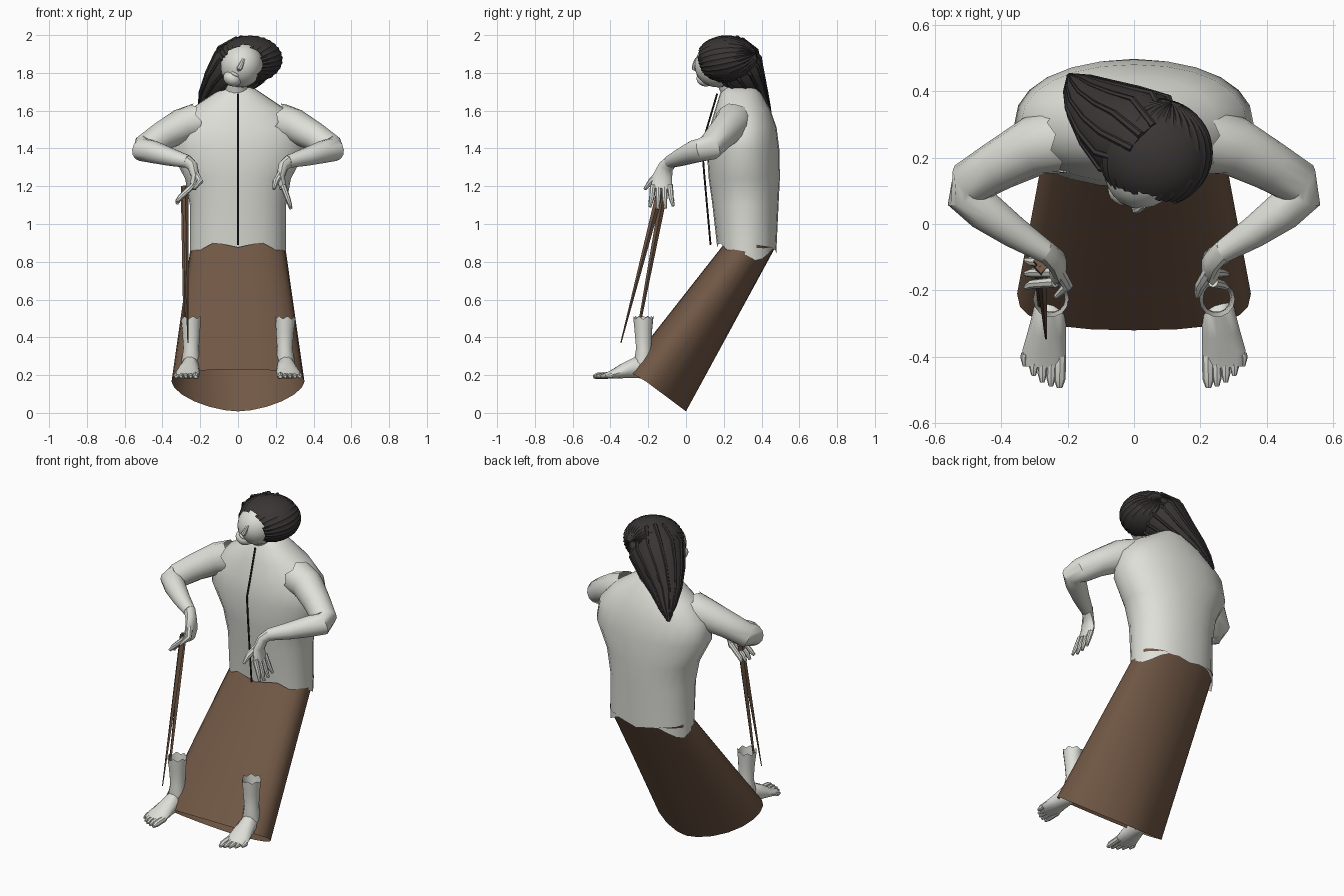
import bpy, bmesh, math
from mathutils import Vector, Matrix

cube = bpy.data.objects.get("Cube")
if cube:
    bpy.data.objects.remove(cube, do_unlink=True)


def material(name, rgb):
    m = bpy.data.materials.new(name)
    m.use_nodes = True
    m.diffuse_color = (*rgb, 1)
    m.node_tree.nodes["Principled BSDF"].inputs["Base Color"].default_value = (*rgb, 1)
    return m


PALE = material("pale_offwhite", (0.74, 0.74, 0.69))
BROWN = material("warm_brown", (0.165, 0.097, 0.06))
HAIR = material("dark_hair", (0.042, 0.036, 0.036))
CORD = material("cord_dark_brown", (0.03, 0.02, 0.015))
X, Y, Z = Vector((1, 0, 0)), Vector((0, 1, 0)), Vector((0, 0, 1))
parts = []


def finish(bm, name, mat):
    bmesh.ops.recalc_face_normals(bm, faces=bm.faces)
    me = bpy.data.meshes.new(name)
    bm.to_mesh(me)
    bm.free()
    me.materials.append(mat)
    ob = bpy.data.objects.new(name, me)
    bpy.context.collection.objects.link(ob)
    parts.append(ob)
    return ob


def oval(c, u, v, n=16, power=1, back=None):
    """Closed superellipse ring; back = (v, power) reshapes its +v half."""
    ring = []
    for i in range(n):
        a = 2 * math.pi * i / n
        w, e = back if back and math.sin(a) > 0 else (v, power)
        p, q = (math.copysign(abs(k) ** e, k) for k in (math.cos(a), math.sin(a)))
        ring.append(Vector(c) + u * p + w * q)
    return ring


def loft(name, rings, mat, caps=(True, True)):
    bm = bmesh.new()
    rows = [[bm.verts.new(p) for p in r] for r in rings]
    n = len(rows[0])
    for a, b in zip(rows, rows[1:]):
        for i in range(n):
            j = (i + 1) % n
            bm.faces.new((a[i], a[j], b[j], b[i]))
    for cap, row in zip(caps, (rows[0], rows[-1])):
        if cap:
            bm.faces.new(row)
    return finish(bm, name, mat)


def tube_rings(path, n=10, ref=Z, jag=0):
    """Rings along (x, y, z, radius[, thickness ratio along ref])."""
    pts = [Vector(p[:3]) for p in path]
    rings = []
    for i, p in enumerate(path):
        t = (pts[min(i + 1, len(pts) - 1)] - pts[max(i - 1, 0)]).normalized()
        u = t.cross(ref).normalized()
        v = u.cross(t)
        flat = p[4] if len(p) > 4 else 1
        ring = oval(pts[i], u * p[3], v * p[3] * flat, n)
        if i == 0 and jag:
            ring = [q + t * jag * (-1) ** k for k, q in enumerate(ring)]
        rings.append(ring)
    return rings


def tube(name, path, mat, n=10, ref=Z, jag=0, caps=(True, True)):
    return loft(name, tube_rings(path, n, ref, jag), mat, caps)


def ball(name, loc, size, mat, rot, seg=24):
    bm = bmesh.new()
    bmesh.ops.create_uvsphere(bm, u_segments=seg, v_segments=seg // 2, radius=1)
    bm.transform(Matrix.Translation(loc) @ rot @ Matrix.Diagonal((*size, 1)))
    return finish(bm, name, mat)


# Long slanted skirt, open at both ends, with the hem pointed at the back
top = oval((0, 0.345, 0.895), X * 0.248, Vector((0, 0.127, -0.02)), 24, 0.85)
hem = oval((0, -0.21, 0.165), X * 0.352, Vector((0, 0.11, -0.065)), 24, 0.75,
           (Vector((0, 0.21, -0.157)), 1.2))
loft("skirt", [top, [a.lerp(b, 0.5) for a, b in zip(top, hem)], hem], BROWN, (False, False))

# Shirt: stacked rings (height, half width, front y, back y)
levels = [(0.88, 0.255, 0.165, 0.478), (1.1, 0.255, 0.14, 0.49), (1.24, 0.28, 0.12, 0.497),
          (1.39, 0.36, 0.11, 0.495), (1.51, 0.34, 0.125, 0.48), (1.61, 0.25, 0.155, 0.445),
          (1.69, 0.13, 0.18, 0.4), (1.73, 0.07, 0.21, 0.37)]
rings = [oval((0, (f + b) / 2, z), X * w, Y * (b - f) / 2, 24, 0.93) for z, w, f, b in levels]
rings[0] = [p - Z * (0.022 * math.cos(p.x * 25) + 0.16 * abs(p.x) + (0.03 if p.y > 0.35 else 0) - 0.018)
            for p in rings[0]]
loft("shirt", rings, PALE, (False, True))
tube("shirt_cord", [(0, 0.165, 1.69, 0.005), (0, 0.085, 1.42, 0.005), (0, 0.095, 1.28, 0.005),
                    (0, 0.13, 0.89, 0.005)], CORD, 6, X)

# Neck and tilted head with nose, lips and chin
tube("neck", [(0, 0.28, 1.66, 0.075), (-0.01, 0.23, 1.74, 0.062), (0.01, 0.2, 1.82, 0.06)], PALE, 14, Y)
tilt = Matrix.Rotation(math.radians(25), 4, 'Y')
ball("head", (0.02, 0.17, 1.84), (0.112, 0.125, 0.118), PALE, tilt)
ball("chin", (-0.03, 0.105, 1.77), (0.05, 0.05, 0.04), PALE, tilt, 20)
ball("lips", (-0.016, 0.067, 1.793), (0.024, 0.013, 0.01), PALE, tilt, 14)
tube("nose", [(0.03, 0.056, 1.875, 0.008), (0.018, 0.046, 1.845, 0.012), (0.008, 0.044, 1.825, 0.015),
              (0.004, 0.06, 1.815, 0.01)], PALE, 8, Y)

# Hair cap, ridged and opened around the face
bm = bmesh.new()
bmesh.ops.create_uvsphere(bm, u_segments=56, v_segments=28, radius=1)
for v in bm.verts:
    v.co *= 1 + 0.016 * math.cos(28 * math.atan2(v.co.y, v.co.x))
grain = Vector((-0.3, -1, -0.25)).to_track_quat('Z', 'Y').to_matrix().to_4x4()
bm.transform(Matrix.Translation((0.065, 0.215, 1.872)) @ Matrix.Diagonal((0.17, 0.162, 0.125, 1)) @ grain)
face_mid = Vector((0.015, 0.03, 1.835))
opening = []
for f in bm.faces:
    c = f.calc_center_median()
    if (c - face_mid).length < 0.124 or (c.z < 1.79 and c.x < 0.05):
        opening.append(f)
bmesh.ops.delete(bm, geom=opening, context='FACES')
finish(bm, "hair_cap", HAIR)

# Hair swept back to a point over one shoulder, with raised locks
sweep = tube_rings([(0.07, 0.215, 1.92, 0.1), (0.01, 0.265, 1.84, 0.152, 0.9), (-0.065, 0.32, 1.75, 0.125, 0.75),
                    (-0.13, 0.375, 1.67, 0.085, 0.65), (-0.165, 0.415, 1.6, 0.05, 0.6),
                    (-0.195, 0.447, 1.53, 0.006)], 26, Vector((-0.3, 0.8, 0.5)))
loft("hair_sweep", sweep, HAIR)
for i in range(0, 26, 2):
    lock = [(*r[i], 0.012 * (1 - k / 6)) for k, r in enumerate(sweep)]
    tube("hair_lock", lock, HAIR, 6)

for s, side in ((1, "left"), (-1, "right")):
    def limb(part, path, **kw):
        return tube(f"{side}_{part}", [(p[0] * s, *p[1:]) for p in path], PALE, **kw)

    # Bent arm with a ragged open shoulder edge
    limb("arm", [(0.22, 0.25, 1.54, 0.1), (0.3, 0.235, 1.52, 0.09), (0.41, 0.175, 1.46, 0.076),
                 (0.492, 0.125, 1.405, 0.07), (0.505, 0.085, 1.393, 0.062), (0.45, 0.04, 1.382, 0.06),
                 (0.36, -0.025, 1.355, 0.048), (0.265, -0.085, 1.33, 0.034)],
         n=14, jag=0.012, caps=(False, True))

    # Drooping hand; the right one curls its fingers outwards
    limb("palm", [(0.275, -0.075, 1.335, 0.034), (0.24, -0.105, 1.305, 0.04, 0.7),
                  (0.225, -0.125, 1.25, 0.052, 0.45), (0.24, -0.13, 1.185, 0.056, 0.35)], ref=X)
    curl = 0.045 if s < 0 else 0.0
    for k in range(4):
        y = -0.175 + 0.03 * k
        drop = 1.075 + 0.012 * abs(k - 1.3) + curl * 0.6
        limb(f"finger_{k + 1}", [(0.238, y, 1.205, 0.016), (0.262 + curl, y - 0.006 + 0.004 * k, 1.14, 0.014),
                                 (0.28 + curl, y - 0.016 + 0.011 * k, drop, 0.008)], n=8, ref=X)
    limb("thumb", [(0.228, -0.14, 1.27, 0.02), (0.2, -0.185, 1.225, 0.017),
                   (0.19 + curl, -0.218, 1.185, 0.008)], n=8, ref=X)

    # Bare foot on an open ankle
    limb("ankle", [(0.25, -0.226, 0.505, 0.054), (0.248, -0.226, 0.43, 0.047), (0.248, -0.224, 0.34, 0.041),
                   (0.25, -0.228, 0.27, 0.05), (0.25, -0.22, 0.2, 0.046)],
         n=14, ref=Y, jag=0.007, caps=(False, True))
    limb("foot", [(0.25, -0.165, 0.212, 0.022), (0.25, -0.195, 0.22, 0.042, 0.95), (0.255, -0.27, 0.24, 0.05, 1.15),
                  (0.262, -0.33, 0.222, 0.058, 0.7), (0.27, -0.385, 0.205, 0.066, 0.38),
                  (0.272, -0.43, 0.196, 0.058, 0.22)], n=14)
    for k in range(5):
        x = 0.222 + 0.026 * k
        r = 0.018 if k == 0 else 0.014
        tip = -0.492 + 0.004 * k * k
        limb(f"toe_{k + 1}", [(x, -0.39, 0.2, r), (x + 0.002, tip + 0.025, 0.196, r),
                              (x + 0.002, tip, 0.191, r * 0.5)], n=8)

# Two slim tapering sticks held in the right hand
tube("front_stick", [(-0.28, -0.13, 1.2, 0.02, 0.9), (-0.265, -0.345, 0.37, 0.003)], BROWN, 4, X)
tube("rear_stick", [(-0.285, -0.11, 1.2, 0.02, 0.9), (-0.283, -0.245, 0.48, 0.007)], BROWN, 4, X)

bpy.ops.object.select_all(action='DESELECT')
for ob in parts:
    ob.select_set(True)
bpy.context.view_layer.objects.active = parts[0]
bpy.ops.object.shade_smooth_by_angle(angle=math.radians(40))
